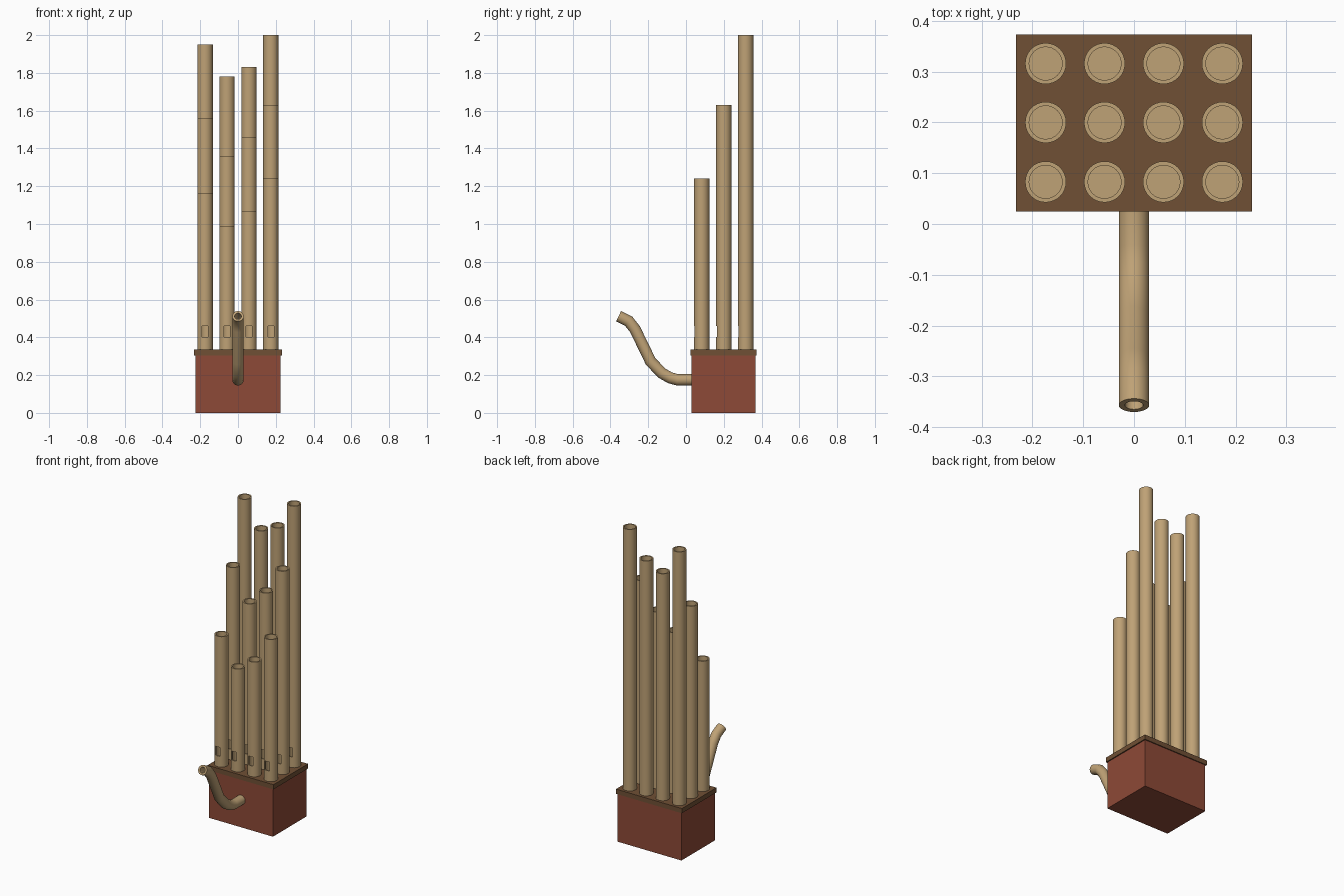
import bpy, bmesh, math
from mathutils import Vector

if "Cube" in bpy.data.objects:
    bpy.data.objects.remove(bpy.data.objects["Cube"])


def material(name, rgb):
    m = bpy.data.materials.new(name)
    m.diffuse_color = (*rgb, 1)
    m.use_nodes = True
    m.node_tree.nodes["Principled BSDF"].inputs["Base Color"].default_value = m.diffuse_color
    return m


BAMBOO = material("bamboo", (0.52, 0.36, 0.18))
RED = material("red_lacquer", (0.27, 0.068, 0.038))
BROWN = material("brown_wood", (0.16, 0.08, 0.035))


def finish(bm, name, mat, smooth=False):
    bmesh.ops.recalc_face_normals(bm, faces=bm.faces)
    me = bpy.data.meshes.new(name)
    bm.to_mesh(me)
    bm.free()
    ob = bpy.data.objects.new(name, me)
    bpy.context.collection.objects.link(ob)
    if mat:
        me.materials.append(mat)
    if smooth:
        bpy.ops.object.select_all(action='DESELECT')
        ob.select_set(True)
        bpy.context.view_layer.objects.active = ob
        bpy.ops.object.shade_smooth_by_angle(angle=math.radians(35))
    return ob


def box(name, lo, hi, mat=None):
    lo, hi = Vector(lo), Vector(hi)
    bm = bmesh.new()
    bmesh.ops.create_cube(bm, size=1)
    for v in bm.verts:
        v.co = (lo + hi) / 2 + v.co * (hi - lo)
    return finish(bm, name, mat)


def sweep(name, stations, mat, sides=32, smooth=True):
    """Closed skin of rings; station = (centre, in-plane half axis, radius)."""
    bm = bmesh.new()
    rings = []
    for c, n, r in stations:
        ring = []
        for i in range(sides):
            a = 2 * math.pi * i / sides
            ring.append(bm.verts.new(Vector(c) + Vector((r * math.cos(a), 0, 0)) + Vector(n) * r * math.sin(a)))
        rings.append(ring)
    for a, b in zip(rings, rings[1:]):
        for i in range(sides):
            j = (i + 1) % sides
            bm.faces.new((a[i], a[j], b[j], b[i]))
    bm.faces.new(rings[0])
    bm.faces.new(rings[-1])
    return finish(bm, name, mat, smooth)


# Wind chest and its overhanging lid
box("wind_chest", (-0.225, 0.03, 0), (0.225, 0.367, 0.31), RED)
box("chest_lid", (-0.232, 0.025, 0.305), (0.232, 0.373, 0.335), BROWN)

# Hollow pipes in three rows, each with a slot low on its front
xs = (-0.174, -0.058, 0.058, 0.174)
rows = {
    "front": (0.083, (1.165, 0.99, 1.065, 1.24)),
    "middle": (0.2, (1.56, 1.36, 1.46, 1.63)),
    "back": (0.316, (1.95, 1.78, 1.83, 2.0)),
}
for row, (y, tops) in rows.items():
    for k, (x, top) in enumerate(zip(xs, tops), 1):
        profile = ((0.33, 0.0405), (top, 0.0405), (top, 0.0325), (0.345, 0.0325))
        pipe = sweep(f"{row}_pipe_{k}", [((x, y, z), (0, 1, 0), r) for z, r in profile], BAMBOO)
        slot = box("slot_cutter", (x - 0.016, y - 0.06, 0.403), (x + 0.016, y - 0.005, 0.46))
        slot.hide_render = True
        cut = pipe.modifiers.new("slot", 'BOOLEAN')
        cut.operation = 'DIFFERENCE'
        cut.solver = 'EXACT'
        cut.object = slot
        bpy.context.view_layer.objects.active = pipe
        # cut before the smoothing modifier, if there is one
        bpy.ops.object.modifier_move_to_index(modifier="slot", index=0)
        bpy.ops.object.modifier_apply(modifier="slot")
        bpy.data.objects.remove(slot)

# Curved hollow mouthpiece, mitred at each bend
path = [Vector((0, y, z)) for y, z in (
    (0.035, 0.175), (-0.045, 0.175), (-0.085, 0.186), (-0.127, 0.21), (-0.187, 0.272),
    (-0.27, 0.443), (-0.304, 0.486), (-0.357, 0.512))]
frames = []
for i, p in enumerate(path):
    d0 = (p - path[max(i - 1, 0)]).normalized() if i else (path[1] - p).normalized()
    d1 = (path[i + 1] - p).normalized() if i < len(path) - 1 else d0
    t = (d0 + d1).normalized()
    frames.append((p, Vector((0, -t.z, t.y)) / max(t.dot(d0), 0.5)))
stations = [(p, n, 0.03) for p, n in frames] + [(p, n, 0.018) for p, n in reversed(frames)]
sweep("mouthpiece", stations, BAMBOO, 24)
